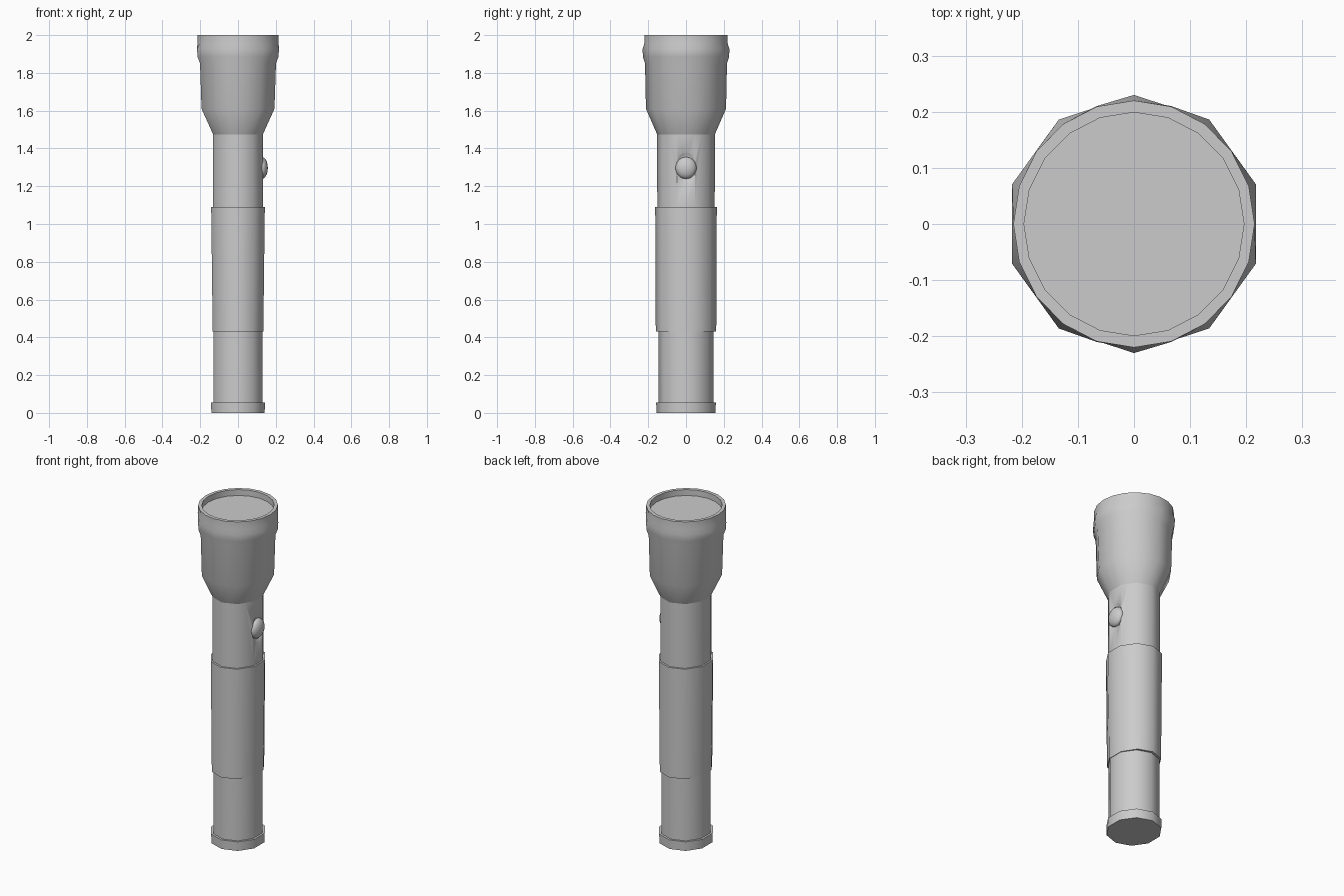
import bpy, bmesh, math

if "Cube" in bpy.data.objects:
    bpy.data.objects.remove(bpy.data.objects["Cube"])

SIDES = 10


def ring_points(x, y, round_ring):
    """20 points around z; x and y are half extents. Ten-sided unless round_ring."""
    if round_ring:
        angles = [math.pi / 2 + k * math.pi / SIDES for k in range(2 * SIDES)]
        return [(x * math.cos(a), y * math.sin(a)) for a in angles]
    sx = x / math.cos(math.pi / SIDES)
    angles = [math.pi / 2 + k * 2 * math.pi / SIDES for k in range(SIDES)]
    corners = [(sx * math.cos(a), y * math.sin(a)) for a in angles]
    points = []
    for k, p in enumerate(corners):
        q = corners[(k + 1) % SIDES]
        points += [p, ((p[0] + q[0]) / 2, (p[1] + q[1]) / 2)]
    return points


def finish(obj, angle=45):
    bpy.ops.object.select_all(action='DESELECT')
    obj.select_set(True)
    bpy.context.view_layer.objects.active = obj
    bpy.ops.object.shade_smooth_by_angle(angle=math.radians(angle))


def loft(name, rings, cap_first=False, cap_last=False):
    """Skin a stack of (z, x extent, y extent, round) rings."""
    bm = bmesh.new()
    loops = [[bm.verts.new((px, py, z)) for px, py in ring_points(x, y, r)]
             for z, x, y, r in rings]
    n = 2 * SIDES
    for a, b in zip(loops, loops[1:]):
        for i in range(n):
            j = (i + 1) % n
            bm.faces.new((a[i], a[j], b[j], b[i]))
    if cap_first:
        bm.faces.new(loops[0][::-1])
    if cap_last:
        bm.faces.new(loops[-1])
    mesh = bpy.data.meshes.new(name)
    bm.to_mesh(mesh)
    bm.free()
    obj = bpy.data.objects.new(name, mesh)
    bpy.context.collection.objects.link(obj)
    return obj


def ellipsoid(name, location, radii, segments=20, rings=12):
    bpy.ops.mesh.primitive_uv_sphere_add(segments=segments, ring_count=rings,
                                         radius=1, location=location)
    obj = bpy.context.object
    obj.name = name
    obj.scale = radii
    bpy.ops.object.transform_apply(location=False, rotation=False, scale=True)
    return obj


# Tube with an oval dish cut for the switch
tube = loft("body_tube", [
    (0.04, 0.131, 0.145, False),
    (0.43, 0.131, 0.146, False),
    (1.09, 0.132, 0.152, False),
    (1.48, 0.132, 0.153, False),
], True, True)
dish = ellipsoid("dish_cutter", (0.14, 0, 1.297), (0.022, 0.059, 0.087))
dish.hide_render = True
cut = tube.modifiers.new("switch_dish", 'BOOLEAN')
cut.operation = 'DIFFERENCE'
cut.object = dish
bpy.context.view_layer.objects.active = tube
bpy.ops.object.modifier_apply(modifier=cut.name)
bpy.data.objects.remove(dish)
finish(tube)

# Flared head: collar, bulging bezel, round rim, inner wall
head = loft("head", [
    (1.475, 0.132, 0.153, False),
    (1.61, 0.193, 0.212, False),
    (1.85, 0.201, 0.217, False),
    (1.885, 0.214, 0.228, False),
    (1.925, 0.217, 0.230, False),
    (1.955, 0.215, 0.221, True),
    (2.0, 0.215, 0.220, True),
    (2.0, 0.196, 0.199, True),
    (1.965, 0.196, 0.199, True),
])
finish(head)

# Flat recessed lens
lens = loft("lens", [
    (1.96, 0.196, 0.199, True),
    (1.965, 0.196, 0.199, True),
], False, True)
finish(lens)

# Grip sleeve with small steps at both ends
grip = loft("grip_sleeve", [
    (0.43, 0.128, 0.143, False),
    (0.43, 0.134, 0.160, False),
    (1.09, 0.142, 0.163, False),
    (1.09, 0.130, 0.149, False),
])
finish(grip)

# Tail cap
cap = loft("tail_cap", [
    (0.0, 0.141, 0.156, False),
    (0.055, 0.143, 0.158, False),
    (0.055, 0.128, 0.143, False),
], True, False)
finish(cap)

# Push button
button = ellipsoid("switch_button", (0.127, 0, 1.297), (0.031, 0.056, 0.058), 16, 10)
finish(button)
